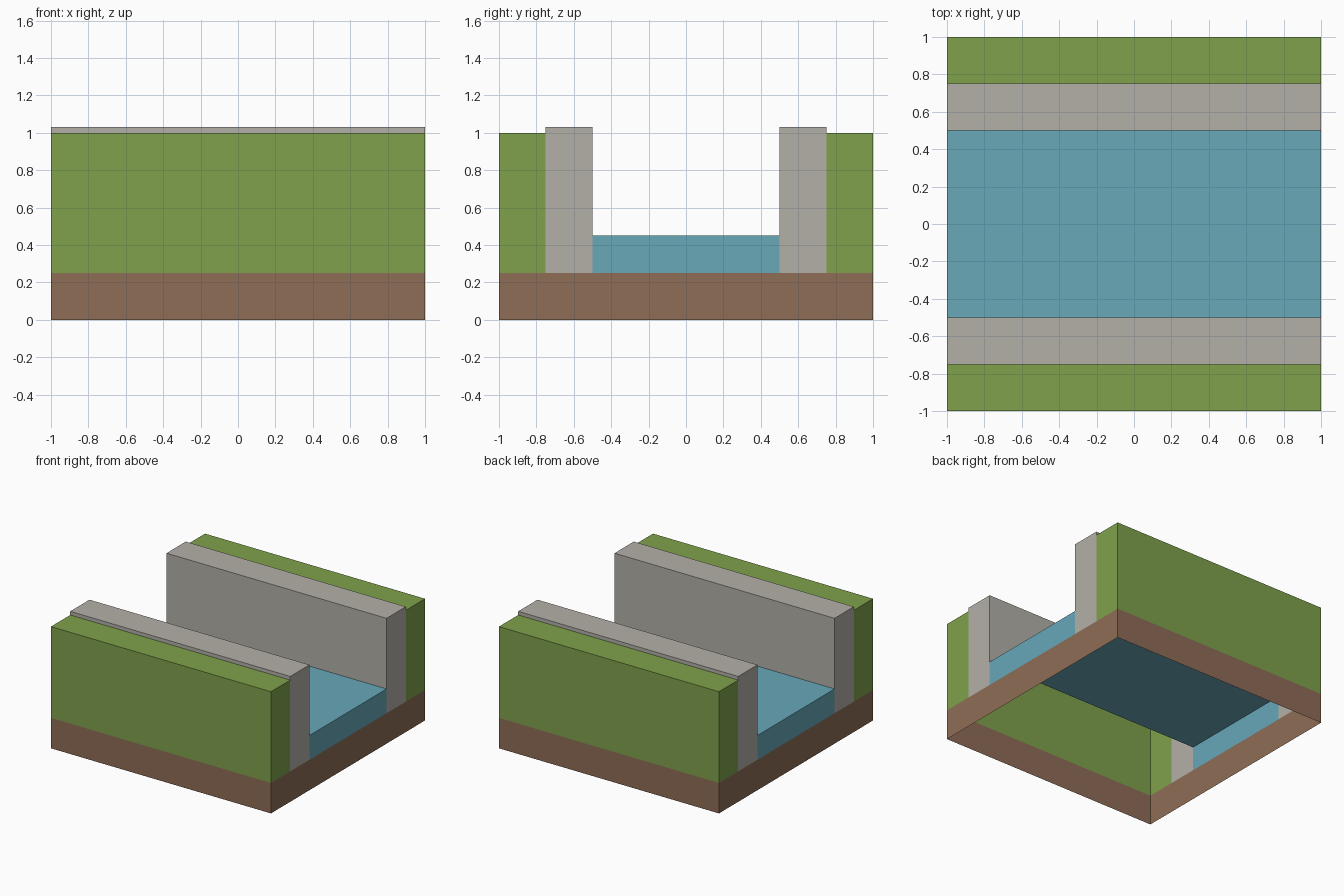
import bpy, bmesh

if "Cube" in bpy.data.objects:
    bpy.data.objects.remove(bpy.data.objects["Cube"])


def material(name, rgb):
    """Flat colour from 8-bit sRGB, stored as linear."""
    lin = [((c / 255 + 0.055) / 1.055) ** 2.4 for c in rgb]
    m = bpy.data.materials.new(name)
    m.diffuse_color = (*lin, 1.0)
    m.use_nodes = True
    m.node_tree.nodes["Principled BSDF"].inputs["Base Color"].default_value = m.diffuse_color
    return m


def channel_part(name, mat, strip, cap, mirrored=True):
    """Open skin: a (y, z) strip swept along x, plus a rectangular cap at each end."""
    bm = bmesh.new()

    def face(points):
        bm.faces.new([bm.verts.new(p) for p in points])

    for (ya, za), (yb, zb) in zip(strip, strip[1:]):
        face([(-1, ya, za), (1, ya, za), (1, yb, zb), (-1, yb, zb)])
    y0, y1, z0, z1 = cap
    rect = [(y0, z0), (y1, z0), (y1, z1), (y0, z1)]
    face([(1, y, z) for y, z in rect])
    face([(-1, y, z) for y, z in reversed(rect)])
    bmesh.ops.remove_doubles(bm, verts=bm.verts, dist=1e-5)

    mesh = bpy.data.meshes.new(name)
    bm.to_mesh(mesh)
    bm.free()
    mesh.materials.append(mat)
    obj = bpy.data.objects.new(name, mesh)
    bpy.context.collection.objects.link(obj)
    if mirrored:
        mod = obj.modifiers.new("mirror_y", 'MIRROR')
        mod.use_axis = (False, True, False)
    return obj


earth = material("earth brown", (142, 109, 86))
grass = material("grass green", (127, 161, 75))
stone = material("stone grey", (180, 176, 169))
water = material("water blue", (104, 168, 185))

BASE, BANK, WALL, LEVEL = 0.25, 1.0, 1.03, 0.45

# Earth skirt, open underneath
channel_part("earth_base", earth, [(-1, 0), (-1, BASE)], (-1, 0, 0, BASE))

# Grass banks on both sides
channel_part("grass_banks", grass,
             [(-1, BASE), (-1, BANK), (-0.75, BANK)], (-1, -0.75, BASE, BANK))

# Stone canal walls, standing slightly above the grass
channel_part("stone_walls", stone,
             [(-0.75, BANK), (-0.75, WALL), (-0.5, WALL), (-0.5, LEVEL)],
             (-0.75, -0.5, BASE, WALL))

# Water surface with its two end faces
channel_part("canal_water", water,
             [(-0.5, LEVEL), (0.5, LEVEL)], (-0.5, 0.5, BASE, LEVEL), mirrored=False)
